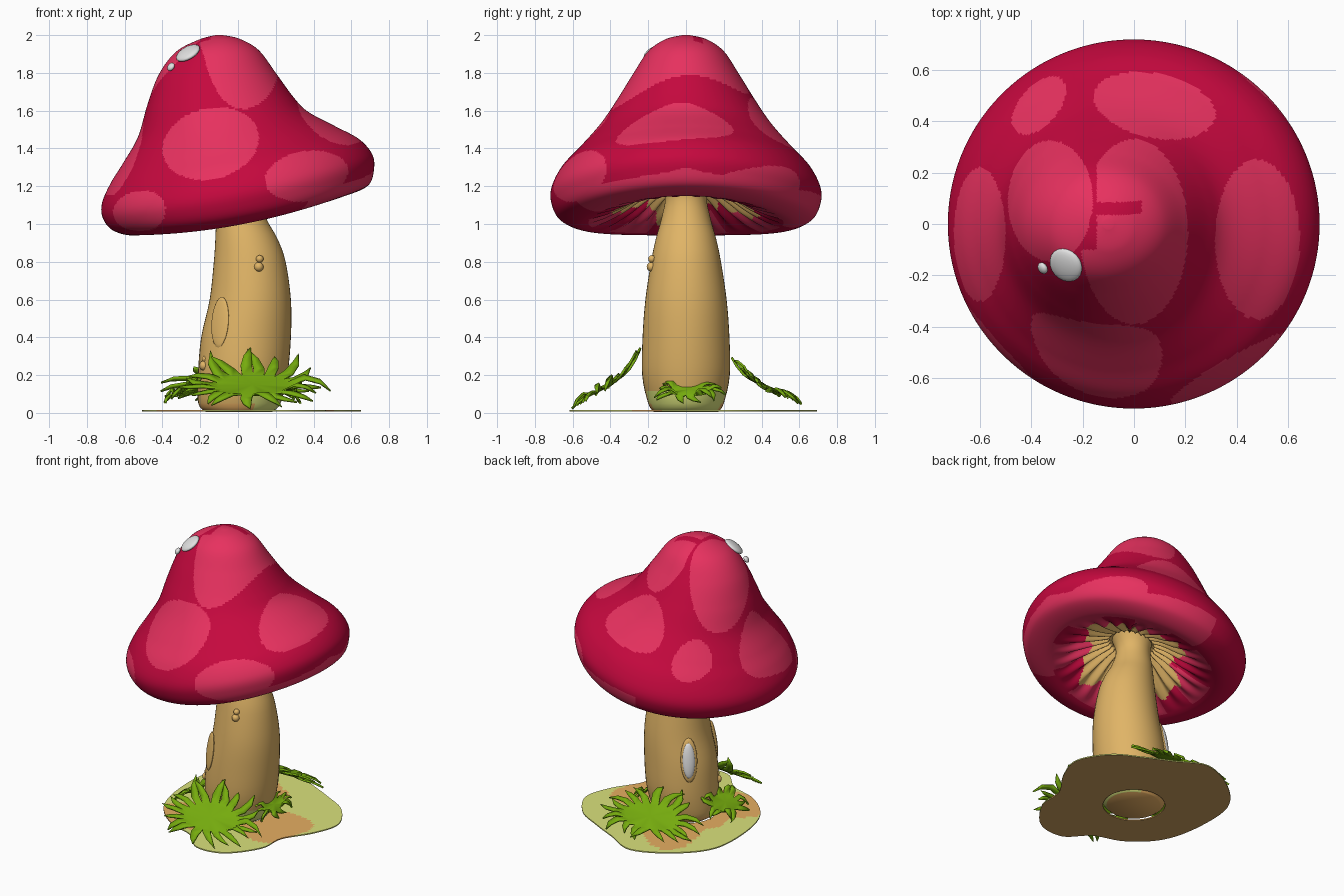
import bpy, bmesh, math, random
from mathutils import Vector

if "Cube" in bpy.data.objects:
    bpy.data.objects.remove(bpy.data.objects["Cube"])

random.seed(4)
TAU = math.tau

def mat(name, *rgb):
    m = bpy.data.materials.new(name)
    m.diffuse_color = [((c / 255 + 0.055) / 1.055) ** 2.4 for c in rgb] + [1]
    m.use_nodes = True
    m.node_tree.nodes["Principled BSDF"].inputs["Base Color"].default_value = m.diffuse_color
    return m

CRIMSON = mat("crimson", 197, 8, 62)
PINK = mat("pink", 236, 50, 97)
TAN = mat("stem tan", 224, 180, 102)
GREEN = mat("grass green", 118, 172, 14)
OLIVE = mat("moss olive", 218, 226, 124)
EARTH = mat("earth tan", 230, 174, 98)
BROWN = mat("underside brown", 208, 164, 96)
WHITE = mat("white", 225, 225, 225)

def finish(bm, name, mats, rule=None, angle=50):
    bmesh.ops.recalc_face_normals(bm, faces=bm.faces)
    bm.normal_update()
    for f in bm.faces:
        f.smooth = True
        if rule:
            f.material_index = rule(f.calc_center_median(), f.normal)
    me = bpy.data.meshes.new(name)
    bm.to_mesh(me)
    bm.free()
    ob = bpy.data.objects.new(name, me)
    bpy.context.collection.objects.link(ob)
    for m in mats:
        me.materials.append(m)
    bpy.ops.object.select_all(action='DESELECT')
    ob.select_set(True)
    bpy.context.view_layer.objects.active = ob
    bpy.ops.object.shade_smooth_by_angle(angle=math.radians(angle))
    return ob

def spline(rows, steps):
    """Catmull-Rom through rows of numbers."""
    out = []
    for i in range(len(rows) - 1):
        p0, p1, p2, p3 = (rows[min(max(i + k, 0), len(rows) - 1)] for k in (-1, 0, 1, 2))
        for s in range(steps):
            t = s / steps
            out.append([0.5 * (2 * b + (c - a) * t + (2 * a - 5 * b + 4 * c - d) * t * t
                               + (3 * b - a - 3 * c + d) * t ** 3)
                        for a, b, c, d in zip(p0, p1, p2, p3)])
    return out + [list(rows[-1])]

def loft(rings, cyclic=False):
    bm = bmesh.new()
    vs = [[bm.verts.new(p) for p in r] for r in rings]
    n = len(vs[0])
    pairs = list(zip(vs, vs[1:])) + ([(vs[-1], vs[0])] if cyclic else [])
    for a, b in pairs:
        for i in range(n):
            bm.faces.new((a[i], a[(i + 1) % n], b[(i + 1) % n], b[i]))
    if not cyclic:
        bm.faces.new(vs[0])
        bm.faces.new(vs[-1])
    return bm

# Cap: tilted rings given as left x,z / right x,z / half depth / side sag
cap_rows = [(-.12, 2.0, -.08, 2.0, .02, 0), (-.21, 1.975, .01, 1.98, .11, 0), (-.33, 1.91, .11, 1.92, .2, 0),
            (-.42, 1.79, .2, 1.80, .28, 0), (-.48, 1.63, .295, 1.67, .37, 0), (-.53, 1.46, .37, 1.595, .46, .01),
            (-.61, 1.32, .51, 1.52, .57, .03), (-.675, 1.215, .64, 1.45, .66, .04),
            (-.72, 1.11, .71, 1.37, .712, .05), (-.715, 1.03, .72, 1.29, .712, .05),
            (-.66, .965, .69, 1.205, .67, .05), (-.55, .94, .58, 1.155, .57, .05),
            (-.43, .98, .47, 1.15, .46, .04), (-.31, 1.05, .37, 1.17, .34, .02),
            (-.2, 1.13, .25, 1.2, .22, 0), (-.1, 1.2, .14, 1.24, .1, 0)]
SEG, STEPS = 320, 12
rings = []
for k, (xl, zl, xr, zr, ry, sag) in enumerate(spline(cap_rows, STEPS)):
    u = k / STEPS
    gill = max(0, min(1, (u - 11.5) / 1.5)) * (u < 14.6)
    ring = []
    for i in range(SEG):
        a = TAU * i / SEG
        c, s = math.cos(a), math.sin(a)
        ring.append(((xl + xr) / 2 + (xr - xl) / 2 * c, ry * s,
                     (zl + zr) / 2 + (zr - zl) / 2 * c - sag * s * s + .018 * gill * math.cos(a * 26)))
    rings.append(ring)

# Spots seen from above: centre x,y, radii, rotation
plan_spots = [(-.6, -.04, .1, .26, 0), (.48, -.06, .165, .31, 0),
              (.08, .46, .24, .125, -.2), (-.37, .46, .135, .075, .85), (-.325, .09, .165, .235, 0)]
# Spots wrapped over the rim: centre, radius along rim, radius across
rim_spots = [((.38, -.59, 1.26), .27, .14), ((-.54, -.46, 1.06), .22, .115), ((.6, .35, 1.17), .36, .13)]

def in_plan(p, s):
    dx, dy = p.x - s[0], p.y - s[1]
    c, n = math.cos(s[4]), math.sin(s[4])
    return ((dx * c + dy * n) / s[2]) ** 2 + ((dy * c - dx * n) / s[3]) ** 2 < 1

def in_rim(p, s):
    d = p - Vector(s[0])
    t = Vector((-s[0][1], s[0][0], .1)).normalized()
    along = d.dot(t)
    return (along / s[1]) ** 2 + (d - t * along).length_squared / s[2] ** 2 < 1

def cap_rule(p, n):
    r = math.hypot(p.x - .02, p.y)
    a = math.atan2(p.y, p.x)
    if n.z < 0 and r < .52 and p.z < 1.28:
        # Gills near the stem, pink patches further out
        if r < .33 + .07 * math.sin(a * 4 + .8) + .03 * math.sin(a * 13):
            return 2
        return 1 if math.sin(a * 7) > -.1 else 0
    # Pale lip along the raised side of the rim
    if -1.0 < a < 1.7 and n.z < -.1 - .12 * abs(math.sin(a * 2)) and p.z < 1.3:
        return 1
    if any(in_rim(p, s) for s in rim_spots):
        return 1
    # Front spot
    if p.y < -.2 and ((p.x + .145) / .255) ** 2 + ((p.z - 1.425 - .12 * (p.x + .145)) / .19) ** 2 < 1:
        return 1
    if n.z > -.1 and p.z > 1.15:
        if any(in_plan(p, s) for s in plan_spots):
            return 1
        # Crown spot, parted by a thin hooked stripe
        hook = abs(p.y - .06 - .3 * max(0, p.x + .05) ** 1.5) < .025 and p.x < .03
        if in_plan(p, (0, -.03, .21, .36, 0)) and not hook and p.x > -.145 - .06 * (p.y < -.1):
            return 1
    return 0

finish(loft(rings), "cap", [CRIMSON, PINK, TAN], cap_rule, 60)

# Stem: z, left x, right x, half depth
stem_rows = [(.005, -.17, .18, .17), (.05, -.21, .225, .2), (.2, -.212, .262, .232), (.4, -.195, .28, .23),
             (.6, -.15, .28, .215), (.8, -.128, .252, .185), (.92, -.12, .21, .16),
             (1.03, -.115, .15, .13), (1.15, -.105, .12, .11), (1.27, -.13, .16, .15)]
rings = [[((l + r) / 2 + (r - l) / 2 * math.cos(TAU * i / 48), d * math.sin(TAU * i / 48), z)
          for i in range(48)] for z, l, r, d in spline(stem_rows, 4)]
finish(loft(rings), "stem", [TAN, OLIVE, EARTH],
       lambda p, n: 1 if p.z < .12 and p.x > .08 and n.z > -.9 else 2 if p.z < .05 else 0, 60)

# Rounded pads and warts
def pad(name, loc, radii, normal, m):
    bm = bmesh.new()
    bmesh.ops.create_uvsphere(bm, u_segments=20, v_segments=12, radius=1)
    q = Vector(normal).to_track_quat('Z', 'Y')
    for v in bm.verts:
        v.co = Vector(loc) + q @ Vector([a * b for a, b in zip(v.co, radii)])
    finish(bm, name, [m], None, 80)

pad("cap_white_dot_large", (-.265, -.16, 1.905), (.07, .07, .022), (-.45, -.4, .8), WHITE)
pad("cap_white_dot_small", (-.355, -.172, 1.832), (.024, .024, .015), (-.7, -.45, .5), WHITE)
pad("stem_front_knot", (-.095, -.178, .48), (.055, .135, .012), (-.55, -.8, .12), TAN)
pad("stem_back_knot_rim", (-.125, .145, .46), (.055, .15, .018), (-.7, .7, .16), TAN)
pad("stem_back_knot", (-.128, .152, .46), (.042, .122, .021), (-.7, .7, .16), WHITE)
for i, (x, y, z, r) in enumerate([(.115, -.18, .815, .02), (.11, -.183, .773, .025),
                                  (-.17, -.1, .285, .02), (-.18, -.1, .25, .026)]):
    pad(f"stem_wart_{i + 1}", (x, y, z), (r, r, r), (0, -1, 0), TAN)

# Ground patch: lobed outline (diagonal axes) with a round hole for the stem
outline = [(.52, .46), (.62, .2), (.6, -.08), (.39, -.32), (.15, -.46), (-.1, -.46), (-.3, -.37), (-.5, -.36),
           (-.62, -.2), (-.59, .05), (-.47, .2), (-.42, .42), (-.32, .6), (-.1, .66), (.1, .61), (.3, .54)]
pts = spline(outline[-2:] + outline + outline[:3], 6)[12:12 + 96]
edge = [Vector(((v - u) * .7071, (v + u) * .7071, 0)) for u, v in pts]
top = []
for k in range(25):
    top.append([e.lerp(e.normalized() * .2, k / 24) + Vector((0, 0, .016)) for e in edge])
bottom = [[p - Vector((0, 0, .008)) for p in r] for r in (top[-1], top[0])]

def ground_rule(p, n):
    if n.z < -.5:
        return 2
    a = math.atan2(p.y, p.x)
    return 1 if p.length < .43 + .15 * math.sin(3 * a + 2.2) + .05 * math.sin(7 * a) else 0

finish(loft(top + bottom, True), "ground_patch", [OLIVE, EARTH, BROWN], ground_rule, 30)

# Grass tufts: a sloping star of long curved blades leaning on the stem
def tuft(name, centre, facing, wide, deep, high, blades, lift):
    o = Vector((math.cos(facing), math.sin(facing), 0))
    t = Vector((-o.y, o.x, 0))

    def at(r, a, extra=0):
        w = r * math.sin(a)
        p = Vector(centre) + t * (wide * r * math.cos(a)) + o * (deep * w)
        p.z += -high * w + .03 * (1 - r * r) + lift * r ** 3 * max(0, -math.sin(a)) + extra
        p.z = max(p.z, .02)
        return p

    bm = bmesh.new()
    mid = bm.verts.new(at(0, 0))
    step = TAU / blades
    base = [bm.verts.new(at(.48, step * i)) for i in range(blades)]
    for i in range(blades):
        am = step * (i + .5)
        tip_r = random.uniform(.88, 1.06)
        bend = random.choice((-1, 1)) * random.uniform(.3, .8) * step
        rise = random.uniform(-.01, .05)
        prev = (base[i], base[(i + 1) % blades])
        bm.faces.new((mid, *prev))
        # Two tapering cross-sections, then the tip
        for f, width in ((.4, .36), (.75, .2)):
            r = .48 + (tip_r - .48) * f
            pair = [bm.verts.new(at(r, am + bend * f * f + sgn * step * width, rise * math.sin(f * 3)))
                    for sgn in (-1, 1)]
            bm.faces.new((prev[0], pair[0], pair[1], prev[1]))
            prev = pair
        bm.faces.new((prev[0], bm.verts.new(at(tip_r, am + bend, rise * .2)), prev[1]))
    ob = finish(bm, name, [GREEN], None, 60)
    mod = ob.modifiers.new("thickness", 'SOLIDIFY')
    mod.thickness = .012
    mod.offset = 0

tuft("front_grass", (.08, -.42, .115), -math.pi / 2, .39, .18, .09, 20, .14)
tuft("back_grass", (-.02, .43, .11), math.pi / 2, .39, .19, .07, 20, .11)
tuft("left_grass", (-.28, -.04, .1), math.pi, .2, .13, .06, 13, .06)
tuft("right_grass", (.27, .02, .09), 0, .2, .06, .04, 14, .03)
